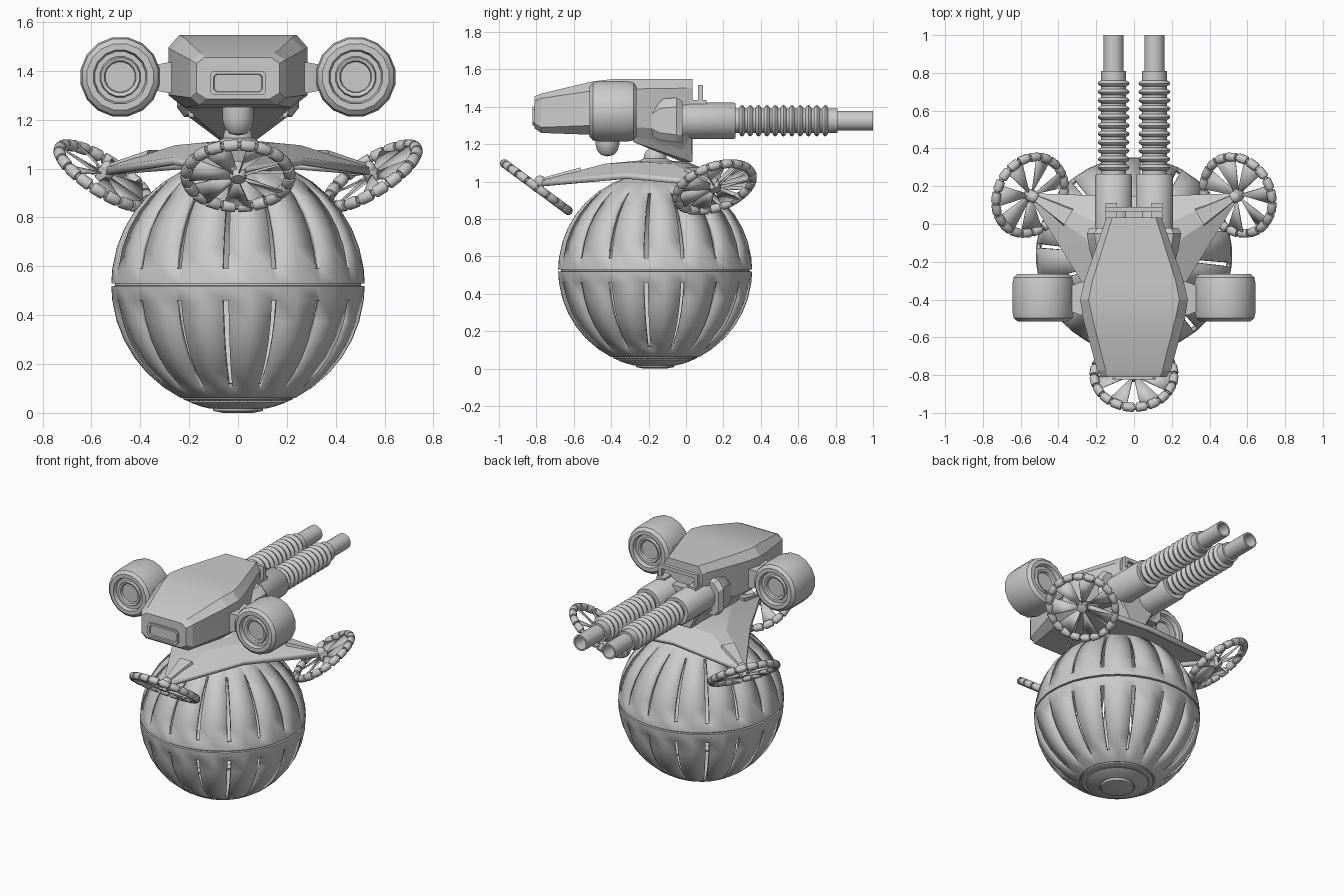
import bpy, bmesh, math
from math import sin, cos, pi, radians
from mathutils import Matrix, Vector

if "Cube" in bpy.data.objects:
    bpy.data.objects.remove(bpy.data.objects["Cube"])

T = Matrix.Translation
def R(deg, axis): return Matrix.Rotation(radians(deg), 4, axis)
I = Matrix.Identity(4)
CY = -0.165                       # y of the sphere's vertical axis
ALONG_Y = R(-90, 'X')             # local z -> world +y

def make(name, verts, faces, M=I, angle=30, thick=0, bevel=0):
    bm = bmesh.new()
    vs = [bm.verts.new(M @ Vector(v)) for v in verts]
    for f in faces:
        bm.faces.new([vs[i] for i in f])
    bmesh.ops.remove_doubles(bm, verts=bm.verts, dist=1e-5)
    bmesh.ops.recalc_face_normals(bm, faces=bm.faces)
    me = bpy.data.meshes.new(name)
    bm.to_mesh(me)
    bm.free()
    me.shade_smooth()
    me.set_sharp_from_angle(angle=radians(angle))
    ob = bpy.data.objects.new(name, me)
    bpy.context.collection.objects.link(ob)
    if thick:
        m = ob.modifiers.new("thickness", 'SOLIDIFY')
        m.thickness, m.offset = thick, -1
    if bevel:
        m = ob.modifiers.new("bevel", 'BEVEL')
        m.width, m.segments = bevel, 2
    return ob

def loft(name, rings, M=I, caps=True, closed=False, **kw):
    n, k = len(rings[0]), len(rings)
    verts = [p for r in rings for p in r]
    faces = [(i*n+j, i*n+(j+1) % n, (i+1) % k*n+(j+1) % n, (i+1) % k*n+j)
             for i in range(k if closed else k-1) for j in range(n)]
    if caps and not closed:
        faces += [tuple(range(n)), tuple(range((k-1)*n, k*n))]
    return make(name, verts, faces, M, **kw)

def lathe(name, prof, n, M=I, **kw):
    rings = [[(max(r, 1e-3)*cos(2*pi*(j+.5)/n), max(r, 1e-3)*sin(2*pi*(j+.5)/n), h)
              for j in range(n)] for r, h in prof]
    return loft(name, rings, M, **kw)

def ball(name, r, loc, n=20):
    return lathe(name, [(r*sin(pi*i/12), r*cos(pi*i/12)) for i in range(13)], n, T(loc))

def box(name, x, y, z, **kw):
    return loft(name, [[(x[0], y[0], h), (x[1], y[0], h), (x[1], y[1], h), (x[0], y[1], h)] for h in z], **kw)

# Hollow sphere shell with two rows of 16 meridian slots and an equator groove
RS, ZC = 0.52, 0.525
lats = [(86, RS), (76, RS), (65, RS), (54, RS), (44, RS), (35, RS), (26, RS), (17, RS), (7.2, RS),
        (.6, RS), (.5, RS-.015)]
lats = lats + [(-a, r) for a, r in reversed(lats[3:])] + [(-63, RS), (-63.2, .508), (-64, .508), (-64.2, RS), (-68, RS)]
lons = [radians(-95.6 + 22.5*k + d) for k in range(16) for d in (-1.3, 1.3, 11.25)]
n = len(lons)
verts = [(r*cos(radians(a))*cos(t), CY + r*cos(radians(a))*sin(t), ZC + r*sin(radians(a)))
         for a, r in lats for t in lons]
faces = []
for i in range(len(lats)-1):
    mid = abs(lats[i][0] + lats[i+1][0]) / 2
    for j in range(n):
        if j % 3 == 0 and 7 < mid < 54:
            continue              # slot opening
        faces.append((i*n+j, i*n+(j+1) % n, (i+1)*n+(j+1) % n, (i+1)*n+j))
make("sphere_shell", verts, faces, angle=40, thick=0.022)
lathe("sphere_bottom_cap", [(.0, .07), (.2, .07), (.196, .043), (.185, .038), (.15, .026), (.112, .017), (.11, .022),
      (.104, .022), (.102, .008), (.06, 0), (0, 0)], 32, T((0, CY, 0)))

# Domed triangular deck: truncated tips, raised middle
top, outer = [], []
for k in range(3):
    M = T((0, CY, 0)) @ R(120*k, 'Z')
    outer += [M @ Vector(p) for p in ((-.025, -.61, 1.005), (.025, -.61, 1.005), (.2685, -.155, 1.045))]
    top += [M @ Vector(p) for p in ((-.05, -.27, 1.095), (.05, -.27, 1.095), (.15, -.09, 1.105))]
loft("deck", [outer, top, [(p.x*.2, CY+(p.y-CY)*.2, 1.115) for p in top]], angle=12).modifiers
bpy.data.objects["deck"].data.polygons.foreach_get  # deck is a closed solid
rim = [(p.x, p.y, p.z-.03) for p in outer]
loft("deck_rim", [outer, rim], caps=False, angle=12, thick=0.02)

# Three tilted fans around the deck, each with a beaded ring, blades, hub and rib
NB, SUB, MR = 20, 6, 0.212
shape = (.014, .014, .022, .0245, .0245, .022)
offs = (0, .16, .17, .26, .9, .99)
for k in range(3):
    A = T((0, CY, 0)) @ R(120*k, 'Z')
    W = A @ T((0, -.635, .97)) @ R(-36.4, 'X')
    rings = []
    for b in range(NB):
        for r, o in zip(shape, offs):
            t = 2*pi*(b+o)/NB
            rings.append([((MR+r*cos(q))*cos(t), (MR+r*cos(q))*sin(t), r*sin(q))
                          for q in [2*pi*i/10 for i in range(10)]])
    loft(f"fan_ring_{k+1}", rings, W, closed=True, angle=35)
    vs, fs = [], []
    for b in range(7):
        t = 2*pi*b/7 + pi/2
        i = len(vs)
        for r, d, z in ((.02, -.3, -.012), (.2, -.27, -.016), (.205, 0, 0), (.2, .27, .016), (.02, .3, .012)):
            vs.append((r*cos(t+d), r*sin(t+d), z))
        fs.append((i, i+1, i+2, i+3, i+4))
    make(f"fan_blades_{k+1}", vs, fs, W, thick=0.006)
    lathe(f"fan_hub_{k+1}", [(0, -.025), (.03, -.02), (.036, 0), (.03, .03), (0, .035)], 16, W)
    ball(f"arm_tip_ball_{k+1}", .032, A @ Vector((0, -.615, 1.0)), 16)
    loft(f"arm_rib_{k+1}", [[(-w, y, z-.03), (w, y, z-.03), (w*.8, y, z), (-w*.8, y, z)]
         for w, y, z in ((.018, -.61, 1.018), (.055, -.40, 1.075))], A)

# Neck ball joint and front sensor dome
ball("neck_ball", .062, (0, CY, 1.125))
lathe("neck_collar", [(.09, 1.09), (.09, 1.11), (.06, 1.125), (0, 1.125)], 20, T((0, CY, 0)))
lathe("sensor_dome", [(0, 1.135), (.035, 1.142), (.055, 1.165), (.065, 1.2), (.065, 1.26), (0, 1.26)],
      20, T((0, -.42, 0)))

# Turret head lofted front to back, with a deep tapered keel at the rear
def section(y, wt, zt, wm, z1, z2, wb, zb):
    half = [(wt, y, zt), (wm, y, z1), (wm, y, z2), (wb, y, zb)]
    return half + [(-x, a, z) for x, a, z in reversed(half)]
loft("turret_head", [section(-.81, .135, 1.455, .17, 1.43, 1.31, .13, 1.285),
                     section(-.775, .15, 1.47, .195, 1.445, 1.29, .16, 1.26),
                     section(-.50, .22, 1.535, .27, 1.485, 1.30, .215, 1.25),
                     section(-.40, .24, 1.547, .285, 1.495, 1.30, .22, 1.25),
                     section(-.30, .22, 1.547, .262, 1.495, 1.29, .20, 1.235),
                     section(.035, .115, 1.547, .145, 1.50, 1.28, .055, 1.105)], angle=10)
# Keel plate below the head and front grille
for s in (-1, 1):
    loft(f"keel_side_{'left' if s < 0 else 'right'}",
         [[(s*.20, -.28, 1.21), (s*.21, -.28, 1.25), (s*.15, .03, 1.25), (s*.06, .03, 1.105)],
          [(s*.18, -.28, 1.21), (s*.19, -.28, 1.25), (s*.19, -.02, 1.25), (s*.05, -.02, 1.105)]])
def rrect(w, z0, z1, c, y):
    return [(-w+c, y, z0), (w-c, y, z0), (w, y, z0+c), (w, y, z1-c), (w-c, y, z1), (-w+c, y, z1), (-w, y, z1-c), (-w, y, z0+c)]
loft("front_grille", [rrect(.115, 1.30, 1.40, .015, -.80), rrect(.115, 1.30, 1.40, .015, -.822),
                      rrect(.10, 1.313, 1.387, .012, -.822), rrect(.097, 1.316, 1.384, .012, -.814)])

# Rear sight frame standing behind the head
for s in (-1, 1):
    box("sight_post", sorted((s*.125, s*.15)), (.065, .09), (1.36, 1.515))
box("sight_top_bar", (-.15, .15), (.065, .09), (1.49, 1.515))
box("sight_base", (-.15, .15), (.02, .09), (1.36, 1.40))

# Side pods on stubs, and twin ribbed barrels in tapered mounts
half = [(0, .095), (.062, .095), (.066, .11), (.08, .115), (.085, .10), (.105, .10), (.112, .125),
        (.138, .125), (.158, .108), (.165, .075)]
pod = half + [(r, -h) for r, h in reversed(half)]
barrel = [(0, .86), (.042, .86), (.042, 1.0), (.053, 1.0), (.053, .81), (.066, .81), (.066, .765)]
for i in range(11):
    y = .76 - i*.0445
    barrel += [(.066, y), (.08, y-.007), (.085, y-.016), (.08, y-.025), (.066, y-.032)]
barrel += [(.066, .265), (.092, .265), (.099, .255), (.099, -.12), (0, -.12)]
for s, side in ((-1, "left"), (1, "right")):
    lathe(f"side_pod_{side}", pod, 16, T((s*.482, -.39, 1.375)) @ ALONG_Y, angle=28)
    loft(f"pod_stub_{side}", [[(s*x, -.395-a, 1.372-b), (s*x, -.395+a, 1.372-b), (s*x, -.395+a, 1.372+b), (s*x, -.395-a, 1.372+b)]
         for x, a, b in ((.24, .095, .065), (.29, .085, .062), (.34, .065, .052))])
    lathe(f"barrel_{side}", barrel, 24, T((s*.108, 0, 1.325)) @ ALONG_Y, angle=35)
    loft(f"barrel_mount_{side}", [[(s*.05, y, z0), (s*(w-.03), y, z0), (s*w, y, z0+.04), (s*w, y, z1-.05), (s*(w-.04), y, z1), (s*.05, y, z1)]
         for y, w, z0, z1 in ((-.20, .215, 1.25, 1.40), (-.14, .235, 1.22, 1.44), (-.05, .25, 1.21, 1.45), (-.02, .235, 1.21, 1.43))], angle=25)
    box(f"barrel_side_rail_{side}", sorted((s*.09, s*.15)), (-.02, .11), (1.40, 1.435))
